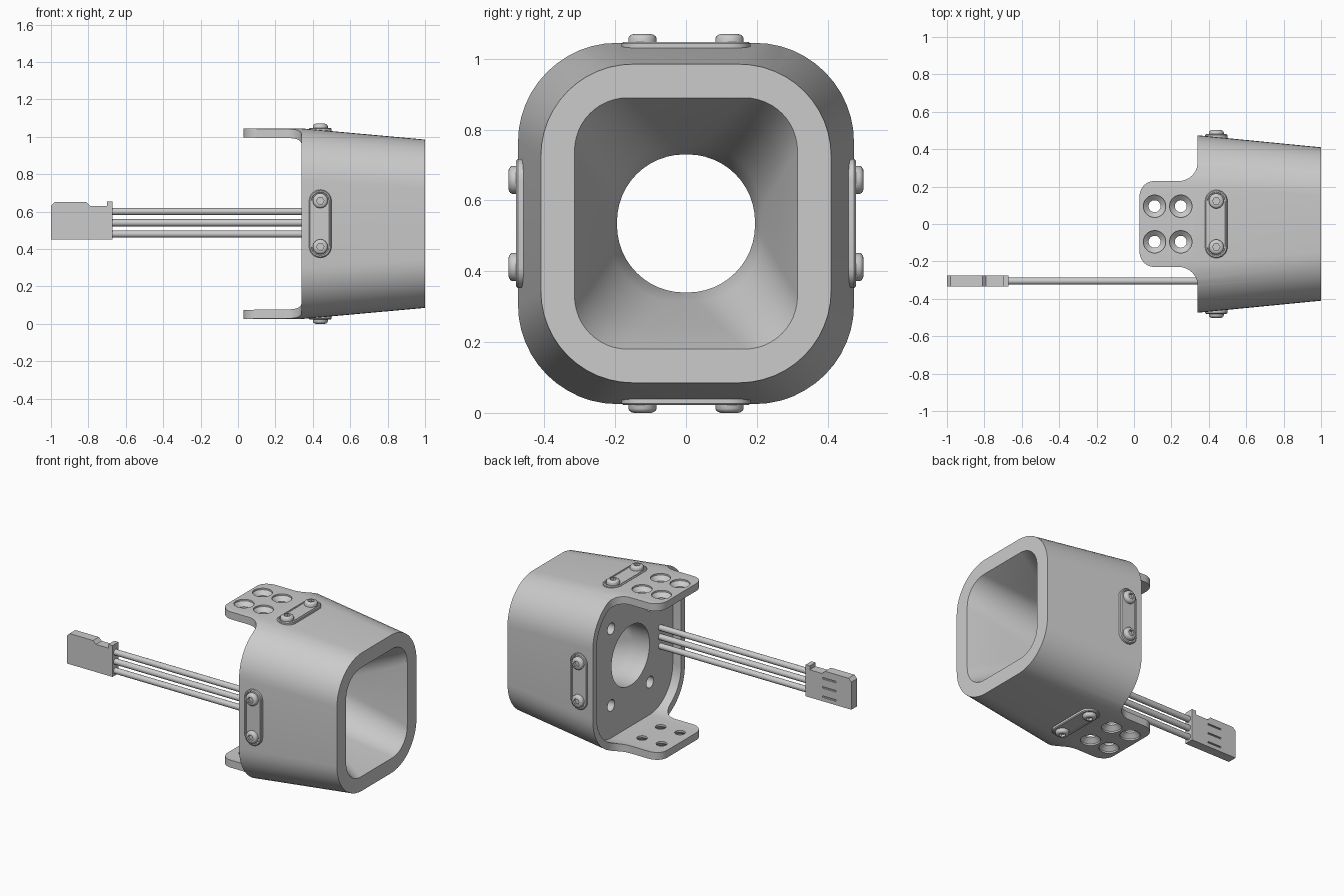
import bpy, bmesh
from math import sin, cos, pi, radians
from mathutils import Matrix, Vector

if "Cube" in bpy.data.objects:
    bpy.data.objects.remove(bpy.data.objects["Cube"])

CZ = 0.535  # height of the centre axis


def skin(name, rings, loop=False, matrix=None, angle=30):
    """Join equal-length rings of points into a closed solid."""
    bm = bmesh.new()
    vs = [[bm.verts.new(p) for p in ring] for ring in rings]
    n = len(rings[0])
    pairs = list(zip(vs, vs[1:]))
    if loop:
        pairs.append((vs[-1], vs[0]))
    else:
        bm.faces.new(vs[0])
        bm.faces.new(vs[-1])
    for a, b in pairs:
        for i in range(n):
            j = (i + 1) % n
            bm.faces.new((a[i], a[j], b[j], b[i]))
    if matrix:
        bm.transform(matrix)
    bmesh.ops.recalc_face_normals(bm, faces=bm.faces)
    me = bpy.data.meshes.new(name)
    bm.to_mesh(me)
    bm.free()
    ob = bpy.data.objects.new(name, me)
    bpy.context.collection.objects.link(ob)
    smooth(ob, angle)
    return ob


def activate(ob):
    bpy.ops.object.select_all(action='DESELECT')
    ob.select_set(True)
    bpy.context.view_layer.objects.active = ob


def smooth(ob, angle=30):
    activate(ob)
    bpy.ops.object.shade_smooth_by_angle(angle=radians(angle))


def boolean(ob, cutter, op='DIFFERENCE'):
    cutter.hide_render = True
    mod = ob.modifiers.new("cut", 'BOOLEAN')
    mod.object, mod.operation, mod.solver = cutter, op, 'EXACT'
    activate(ob)
    bpy.ops.object.modifier_apply(modifier=mod.name)
    bpy.data.objects.remove(cutter)


def arc(cx, cy, r, a0, a1, n=10):
    return [(cx + r * cos(radians(a0 + (a1 - a0) * i / n)),
             cy + r * sin(radians(a0 + (a1 - a0) * i / n))) for i in range(n + 1)]


def section(x, hw, hh, r):
    """Rounded rectangle across the x axis."""
    pts = []
    for k, (sy, sz) in enumerate(((1, 1), (-1, 1), (-1, -1), (1, -1))):
        pts += arc(sy * (hw - r), sz * (hh - r), r, 90 * k, 90 * k + 90, 12)
    return [(x, y, z + CZ) for y, z in pts]


def prism(name, outline, z0, z1, matrix=None):
    return skin(name, [[(x, y, z) for x, y in outline] for z in (z0, z1)], matrix=matrix)


def lathe(name, profile, matrix=None, n=28):
    return skin(name, [[(r * cos(2 * pi * i / n), r * sin(2 * pi * i / n), z)
                        for i in range(n)] for r, z in profile], matrix=matrix)


def box(name, lo, hi):
    return prism(name, [(lo[0], lo[1]), (hi[0], lo[1]), (hi[0], hi[1]), (lo[0], hi[1])],
                 lo[2], hi[2])


def along_x(x, y, z):
    return Matrix.Translation((x, y, z)) @ Matrix.Rotation(pi / 2, 4, 'Y')


def on_side(quarter):
    """Frame whose +z points out of one of the four sides."""
    return Matrix.Translation((0, 0, CZ)) @ Matrix.Rotation(quarter * pi / 2, 4, 'X')


# Housing: tapered shell, flared mouth, round bore and rear recess
horn = []
for i in range(7):
    t = i / 6
    e = t ** 0.9
    horn.append(section(1 - 0.48 * t, 0.315 + (0.195 - 0.315) * e,
                        0.355 + (0.195 - 0.355) * e, 0.15 + 0.04 * e))
housing = skin("housing", [section(-0.05, 0.475, 0.51, 0.28), section(0.335, 0.475, 0.51, 0.28),
                           section(1, 0.41, 0.45, 0.26)] + horn +
               [section(0.40, 0.195, 0.195, 0.19), section(0.40, 0.435, 0.462, 0.24),
                section(-0.05, 0.435, 0.462, 0.24)], loop=True)

# Trim the rear of the shell to leave a tab above and below
half = arc(0.11, 0.15, 0.08, 180, 90) + arc(0.24, 0.33, 0.10, -90, 0) + [(0.34, 0.7), (1.2, 0.7)]
outline = half + [(x, -y) for x, y in reversed(half)]
boolean(housing, prism("trim", outline, -0.3, 1.4), 'INTERSECT')

# Countersunk holes in both tabs
for q in (0, 2):
    for x in (0.11, 0.25):
        for y in (-0.095, 0.095):
            m = on_side(q) @ Matrix.Translation((x, y, 0))
            boolean(housing, lathe("countersink", [(0.032, 0.42), (0.032, 0.475),
                                                   (0.06, 0.5), (0.06, 0.55)], m))

# Blind holes in the rear plate
for y in (-0.2, 0.2):
    for z in (-0.25, 0.25):
        boolean(housing, lathe("plate_hole", [(0.037, -0.05), (0.037, 0.08)],
                               along_x(0.40, y, CZ + z)))
smooth(housing)

# Pads and button-head screws on the four sides
hexagon = [cos(pi / 6) / cos(((2 * pi * i / 24) % (pi / 3)) - pi / 6) for i in range(24)]
for q, side in enumerate(("top", "back", "bottom", "front")):
    h = 0.513 if q % 2 == 0 else 0.48
    frame = on_side(q) @ Matrix.Translation((0.44, 0, h))
    rings = []
    for r, z in ((0.06, -0.04), (0.06, -0.005), (0.055, 0), (0.048, 0), (0.046, -0.004)):
        rings.append([(x, y, z) for x, y in
                      arc(0, 0.122, r, 0, 180, 12) + arc(0, -0.122, r, 180, 360, 12)])
    skin(side + "_pad", rings, matrix=frame)
    for y in (-0.123, 0.123):
        head = []
        for r, z, is_hex in ((0.04, -0.01, 0), (0.04, 0.010, 0), (0.037, 0.016, 0),
                             (0.031, 0.020, 0), (0.024, 0.022, 0),
                             (0.020, 0.022, 1), (0.020, 0.006, 1)):
            head.append([(r * (hexagon[i] if is_hex else 1) * cos(2 * pi * i / 24),
                          r * (hexagon[i] if is_hex else 1) * sin(2 * pi * i / 24), z)
                         for i in range(24)])
        skin(side + "_screw", head, matrix=frame @ Matrix.Translation((0, y, 0)))

# Three wires
for z in (0.48, 0.54, 0.60):
    lathe("wire", [(0.019, -0.70), (0.019, 0.42)], along_x(0, -0.305, z), 20)

# Plug with raised key and end lip
profile = [(-1, 0.45), (-0.67, 0.45), (-0.67, 0.655), (-0.70, 0.655), (-0.70, 0.63),
           (-0.79, 0.63), (-0.81, 0.65), (-0.98, 0.65), (-1, 0.63)]
plug = skin("plug", [[(x, y, z) for x, z in profile] for y in (-0.335, -0.275)])
for z in (0.48, 0.54, 0.60):
    boolean(plug, box("slot", (-0.89, -0.285, z - 0.005), (-0.79, -0.26, z + 0.005)))
smooth(plug, 20)
